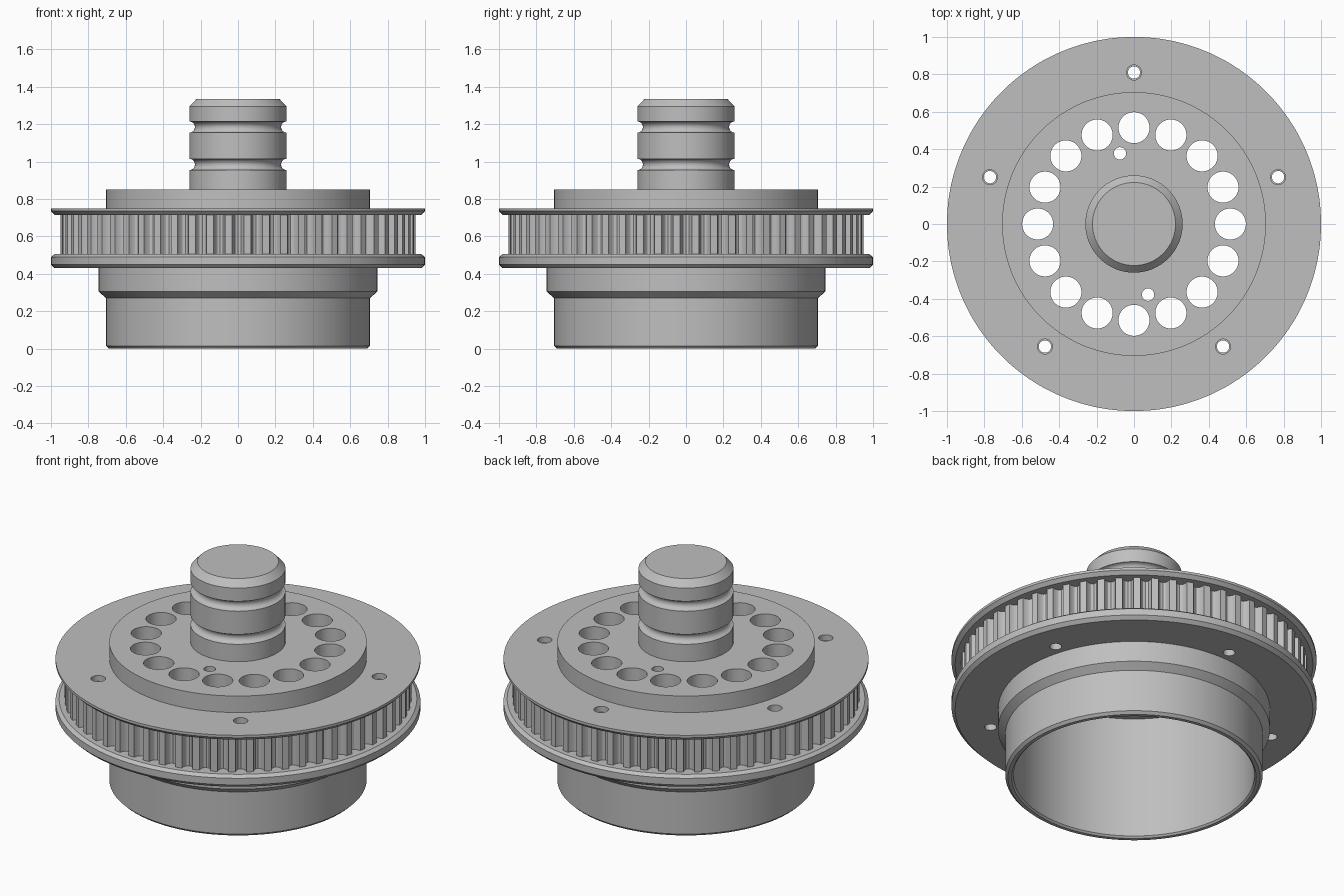
import bpy, bmesh
from math import sin, cos, pi, radians

cube = bpy.data.objects.get("Cube")
if cube:
    bpy.data.objects.remove(cube, do_unlink=True)

steel = bpy.data.materials.new("steel_grey")
steel.use_nodes = True
grey = (0.52, 0.52, 0.52, 1)
steel.diffuse_color = grey
steel.node_tree.nodes["Principled BSDF"].inputs["Base Color"].default_value = grey

TEETH = 60
GROOVE = 0.31       # half width of a belt groove, as a share of the pitch
DEPTH = 0.041


def add_object(name, bm):
    bmesh.ops.recalc_face_normals(bm, faces=bm.faces)
    mesh = bpy.data.meshes.new(name)
    bm.to_mesh(mesh)
    bm.free()
    obj = bpy.data.objects.new(name, mesh)
    bpy.context.collection.objects.link(obj)
    mesh.materials.append(steel)
    return obj


def lathe(name, profile, steps, closed):
    """Turn (radius, height, toothed) points; steps are (angle, groove depth)."""
    bm = bmesh.new()
    rings = []
    for r, z, toothed in profile:
        ring = []
        for a, d in steps:
            rr = r - d if toothed else r
            ring.append(bm.verts.new((rr * cos(a), rr * sin(a), z)))
        rings.append(ring)
    n = len(steps)
    pairs = list(zip(rings, rings[1:]))
    if closed:
        pairs.append((rings[-1], rings[0]))
    else:
        bm.faces.new(rings[0])
        bm.faces.new(rings[-1])
    for low, high in pairs:
        for i in range(n):
            j = (i + 1) % n
            bm.faces.new((low[i], low[j], high[j], high[i]))
    return add_object(name, bm)


def drill(target, holes, z0, z1):
    """Cut vertical round holes given as (x, y, radius)."""
    bm = bmesh.new()
    for x, y, r in holes:
        made = bmesh.ops.create_cone(bm, cap_ends=True, segments=48,
                                     radius1=r, radius2=r, depth=z1 - z0)
        bmesh.ops.translate(bm, verts=made["verts"], vec=(x, y, (z0 + z1) / 2))
    cutter = add_object("hole_cutter", bm)
    cutter.hide_render = True
    mod = target.modifiers.new("holes", "BOOLEAN")
    mod.operation = "DIFFERENCE"
    mod.solver = "EXACT"
    mod.object = cutter
    bpy.context.view_layer.objects.active = target
    bpy.ops.object.modifier_apply(modifier=mod.name)
    bpy.data.objects.remove(cutter, do_unlink=True)


def circle_of_holes(count, dist, r, start):
    angles = [radians(start) + 2 * pi * i / count for i in range(count)]
    return [(dist * cos(a), dist * sin(a), r) for a in angles]


# Angular steps: a round groove in every tooth pitch, then a flat land
tooth_steps = []
for t in range(TEETH):
    for k in range(-3, 4):
        s = k * pi / 6
        angle = (t + GROOVE * sin(s)) * 2 * pi / TEETH
        tooth_steps.append((angle, DEPTH * cos(s)))
round_steps = [(2 * pi * i / 128, 0) for i in range(128)]

# Hollow pulley: skirt, shoulder, lower flange, belt teeth, upper flange, web
RIM = 0.98
outline = [
    (0.69, 0), (0.705, 0.015), (0.705, 0.27), (0.745, 0.305), (0.745, 0.43),
    (RIM, 0.43), (1, 0.45), (1, 0.49), (RIM, 0.505),
    (0.95, 0.505, True), (0.95, 0.715, True),
    (RIM, 0.715), (1, 0.735), (1, 0.75),
    (0.705, 0.75), (0.705, 0.85), (0.1, 0.85),
    (0.1, 0.75), (0.66, 0.75), (0.66, 0.01), (0.67, 0),
]
outline = [(p[0], p[1], len(p) > 2) for p in outline]
pulley = lathe("toothed_pulley", outline, tooth_steps, True)

# Web holes, two small pin holes and five flange bolt holes
pins = circle_of_holes(2, 0.385, 0.033, 101.25)
drill(pulley, circle_of_holes(16, 0.515, 0.083, 0) + pins, 0.7, 0.9)
drill(pulley, circle_of_holes(5, 0.81, 0.033, 90), 0.4, 0.8)
drill(pulley, circle_of_holes(5, 0.81, 0.04, 90), 0.715, 0.8)

# Shaft with two rounded ring grooves and a chamfered end
SHAFT = 0.26
shaft_line = [(SHAFT, 0.75), (SHAFT, 0.85)]
for mid in (0.985, 1.185):
    for k in range(9):
        s = pi * k / 8
        shaft_line.append((SHAFT - 0.03 * sin(s), mid - 0.03 * cos(s)))
shaft_line += [(SHAFT, 1.295), (0.222, 1.335)]
shaft = lathe("grooved_shaft", [(r, z, False) for r, z in shaft_line],
              round_steps, False)

for obj in (pulley, shaft):
    bpy.ops.object.select_all(action="DESELECT")
    obj.select_set(True)
    bpy.context.view_layer.objects.active = obj
    bpy.ops.object.shade_smooth_by_angle(angle=radians(25))
